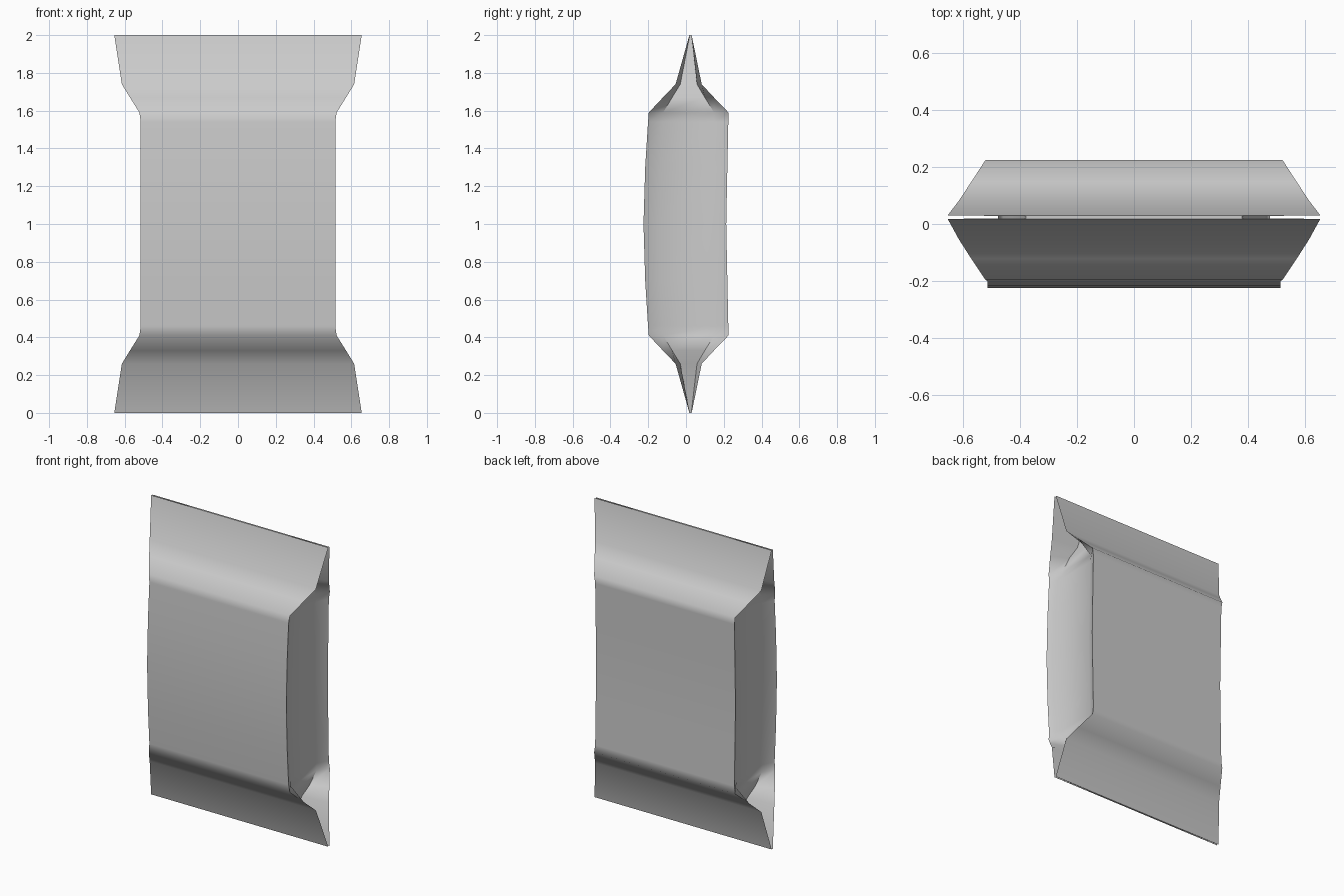
import bpy, bmesh, math

cube = bpy.data.objects.get("Cube")
if cube:
    bpy.data.objects.remove(cube, do_unlink=True)

# Plain foil colour
foil = bpy.data.materials.new("grey foil")
foil.use_nodes = True
colour = (0.6, 0.6, 0.6, 1)
foil.diffuse_color = colour
foil.node_tree.nodes["Principled BSDF"].inputs["Base Color"].default_value = colour

# Lower half of the bag: height, half width, front y, back y, gusset half width
lower = [
    (0.00, 0.655, 0.018, 0.030, 0.38),
    (0.26, 0.615, -0.055, 0.083, 0.43),
    (0.33, 0.572, -0.122, 0.148, 0.46),
    (0.41, 0.522, -0.197, 0.225, 0.475),
    (0.46, 0.515, -0.201, 0.224, 0.478),
    (0.70, 0.515, -0.216, 0.219, 0.478),
]
middle = [(1.00, 0.515, -0.225, 0.213, 0.478)]
upper = [(2 - z, *rest) for z, *rest in reversed(lower)]


def ring(bm, z, half, front, back, gusset):
    """One cross-section: flat front and back, a sunken gusset on each side."""
    near = front + 0.18 * (back - front)
    far = back - 0.18 * (back - front)
    right = [(half, front), (gusset, near), (gusset, far), (half, back)]
    left = [(-x, y) for x, y in reversed(right)]
    return [bm.verts.new((x, y, z)) for x, y in right + left]


# Bag skin, lofted from seal to seal
bm = bmesh.new()
rings = [ring(bm, *level) for level in lower + middle + upper]
for a, b in zip(rings, rings[1:]):
    for i in range(len(a)):
        j = (i + 1) % len(a)
        bm.faces.new((a[i], a[j], b[j], b[i]))

# Thin pressed seals at both ends
bm.faces.new(rings[0])
bm.faces.new(rings[-1])
bmesh.ops.recalc_face_normals(bm, faces=bm.faces)

mesh = bpy.data.meshes.new("gusseted_bag")
bm.to_mesh(mesh)
bm.free()
mesh.materials.append(foil)
bag = bpy.data.objects.new("gusseted_bag", mesh)
bpy.context.collection.objects.link(bag)

# Soft folds, crisp corners
bpy.ops.object.select_all(action="DESELECT")
bag.select_set(True)
bpy.context.view_layer.objects.active = bag
bpy.ops.object.shade_smooth_by_angle(angle=math.radians(65))
